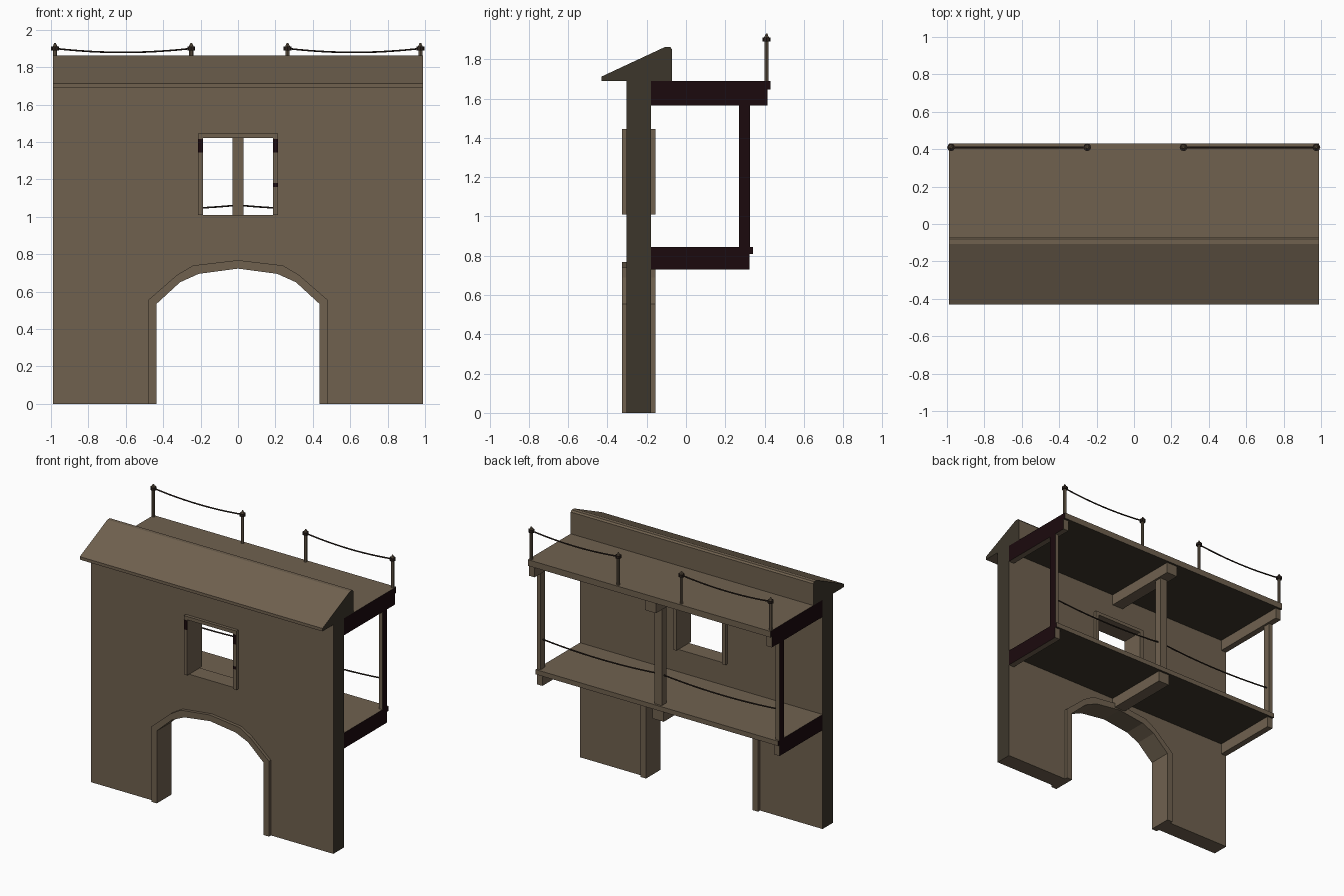
import bpy, bmesh, math
from mathutils import Matrix

if "Cube" in bpy.data.objects:
    bpy.data.objects.remove(bpy.data.objects["Cube"])


def material(name, rgb):
    m = bpy.data.materials.new(name)
    m.diffuse_color = (*rgb, 1)
    m.use_nodes = True
    m.node_tree.nodes["Principled BSDF"].inputs["Base Color"].default_value = m.diffuse_color
    return m


BROWN = material("brown_clay", (0.16, 0.12, 0.078))
SHADE = material("dark_clay", (0.046, 0.037, 0.024))
CUT = material("dark_cut_timber", (0.011, 0.003, 0.004))
ROPE = material("dark_rope", (0.025, 0.016, 0.012))
E = 0.99  # half length of the section


def add_mesh(name, me, mats):
    ob = bpy.data.objects.new(name, me)
    bpy.context.collection.objects.link(ob)
    me.materials.clear()
    for m in mats:
        me.materials.append(m)
    return ob


def paint_ends(ob, slot):
    """Second colour on the faces at either end of the section."""
    for p in ob.data.polygons:
        p.material_index = slot if abs(p.normal.x) > 0.9 and abs(p.center.x) > E - 0.005 else 0


def box(name, x, y, z, mats=(BROWN, CUT, SHADE)):
    bm = bmesh.new()
    bmesh.ops.create_cube(bm, size=1)
    for v in bm.verts:
        v.co = [(r[0] + r[1]) / 2 + c * (r[1] - r[0]) for r, c in zip((x, y, z), v.co)]
    me = bpy.data.meshes.new(name)
    bm.to_mesh(me)
    bm.free()
    ob = add_mesh(name, me, mats)
    paint_ends(ob, 1)
    return ob


def from_curve(name, cu, matrix, mats):
    tmp = bpy.data.objects.new(name + "_tmp", cu)
    bpy.context.collection.objects.link(tmp)
    dg = bpy.context.evaluated_depsgraph_get()
    me = bpy.data.meshes.new_from_object(tmp.evaluated_get(dg))
    bpy.data.objects.remove(tmp)
    me.transform(matrix)
    for p in me.polygons:
        p.use_smooth = False
        p.material_index = 0
    return add_mesh(name, me, mats)


def plate(name, loops, y0, y1, mats):
    """Upright slab from x-z outlines; extra loops become holes."""
    cu = bpy.data.curves.new(name, 'CURVE')
    cu.dimensions = '2D'
    cu.fill_mode = 'BOTH'
    cu.extrude = (y1 - y0) / 2
    for pts in loops:
        s = cu.splines.new('POLY')
        s.points.add(len(pts) - 1)
        for p, (a, b) in zip(s.points, pts):
            p.co = (a, b, 0, 1)
        s.use_cyclic_u = True
    mat = Matrix.Translation((0, (y0 + y1) / 2, 0)) @ Matrix.Rotation(math.pi / 2, 4, 'X')
    return from_curve(name, cu, mat, mats)


def mirror(half):
    """Left half outline ending on x = 0, continued to the right."""
    return half + [(-x, z) for x, z in reversed(half) if x != 0]


# Wall with arch and window openings
arch_out = mirror([(-.48, 0), (-.48, .555), (-.325, .69), (-.24, .74), (0, .768)])
arch_in = mirror([(-.435, 0), (-.435, .535), (-.31, .65), (-.21, .695), (0, .723)])
win_out = mirror([(-.215, 1.01), (-.215, 1.445)])
win_in = mirror([(-.187, 1.01), (-.187, 1.42)])
wall = plate("wall", [[(-E, 0)] + arch_out + [(E, 0), (E, 1.70), (-E, 1.70)], win_out],
             -.302, -.178, (BROWN, SHADE))
paint_ends(wall, 1)

# Raised surrounds
plate("arch_surround", [arch_out + arch_in[::-1]], -.325, -.155, (BROWN,))
plate("window_surround", [win_out + win_in[::-1]], -.325, -.155, (BROWN,))

# Dark marks on the window surround
for i, (x0, x1, z0, z1) in enumerate(((-.213, -.187, 1.345, 1.415), (.187, .213, 1.345, 1.415),
                                      (.187, .213, 1.16, 1.18))):
    box(f"window_mark_{i}", (x0, x1), (-.327, -.32), (z0, z1), (CUT,))

# Sloping roof cap
prof = [(-.43, 1.69), (-.43, 1.712), (-.108, 1.862), (-.08, 1.862), (-.07, 1.85), (-.07, 1.69)]
bm = bmesh.new()
face = bm.faces.new([bm.verts.new((-E, y, z)) for y, z in prof])
ext = bmesh.ops.extrude_face_region(bm, geom=[face])["geom"]
bmesh.ops.translate(bm, vec=(2 * E, 0, 0), verts=[g for g in ext if isinstance(g, bmesh.types.BMVert)])
bmesh.ops.recalc_face_normals(bm, faces=bm.faces)
me = bpy.data.meshes.new("roof_cap")
bm.to_mesh(me)
bm.free()
paint_ends(add_mesh("roof_cap", me, (BROWN, SHADE)), 1)

# Two galleries: floor boards and supporting beams
for name, depth, zb, zm, zt in (("lower", .34, .73, .81, .845), ("upper", .43, 1.565, 1.645, 1.69)):
    floor = box(name + "_floor", (-E, E), (-.178, depth), (zm, zt))
    for p in floor.data.polygons:
        if p.normal.z < -.9:
            p.material_index = 2
    for side, x in (("left", (-E, -.945)), ("middle", (-.045, .045)), ("right", (.945, E))):
        box(f"{name}_beam_{side}", x, (-.178, depth - .016), (zb, zm))

# Gallery posts
for side, x in (("left", (-E, -.96)), ("middle", (-.03, .03)), ("right", (.96, E))):
    box("gallery_post_" + side, x, (.27, .325), (.845, 1.565))


def rope(name, x0, x1, y, z, sag=.021, n=12):
    cu = bpy.data.curves.new(name, 'CURVE')
    cu.dimensions = '3D'
    cu.bevel_depth = .005
    cu.bevel_resolution = 1
    s = cu.splines.new('POLY')
    s.points.add(n)
    for i, p in enumerate(s.points):
        t = i / n
        p.co = (x0 + (x1 - x0) * t, y, z - sag * 4 * t * (1 - t), 1)
    from_curve(name, cu, Matrix(), (ROPE,))


def cone(name, x, y, z0, z1, r0, r1, mat, sides=8):
    bm = bmesh.new()
    bmesh.ops.create_cone(bm, cap_ends=True, segments=sides, radius1=r0, radius2=r1, depth=z1 - z0,
                          matrix=Matrix.Translation((x, y, (z0 + z1) / 2)))
    me = bpy.data.meshes.new(name)
    bm.to_mesh(me)
    bm.free()
    add_mesh(name, me, (mat,))


# Ropes between the gallery posts
rope("lower_rope_left", -.965, -.025, .298, 1.06)
rope("lower_rope_right", .025, .965, .298, 1.06)

# Roof railing: thin stakes, rope rings, pointed tips and sagging ropes
for side, xs in (("left", (-.978, -.25)), ("right", (.265, .975))):
    for i, x in enumerate(xs):
        cone(f"stake_{side}_{i}", x, .41, 1.69, 1.915, .011, .011, BROWN)
        cone(f"stake_ring_{side}_{i}", x, .41, 1.89, 1.91, .021, .021, ROPE)
        cone(f"stake_tip_{side}_{i}", x, .41, 1.91, 1.93, .013, .004, BROWN)
    rope("upper_rope_" + side, xs[0], xs[1], .41, 1.90)
